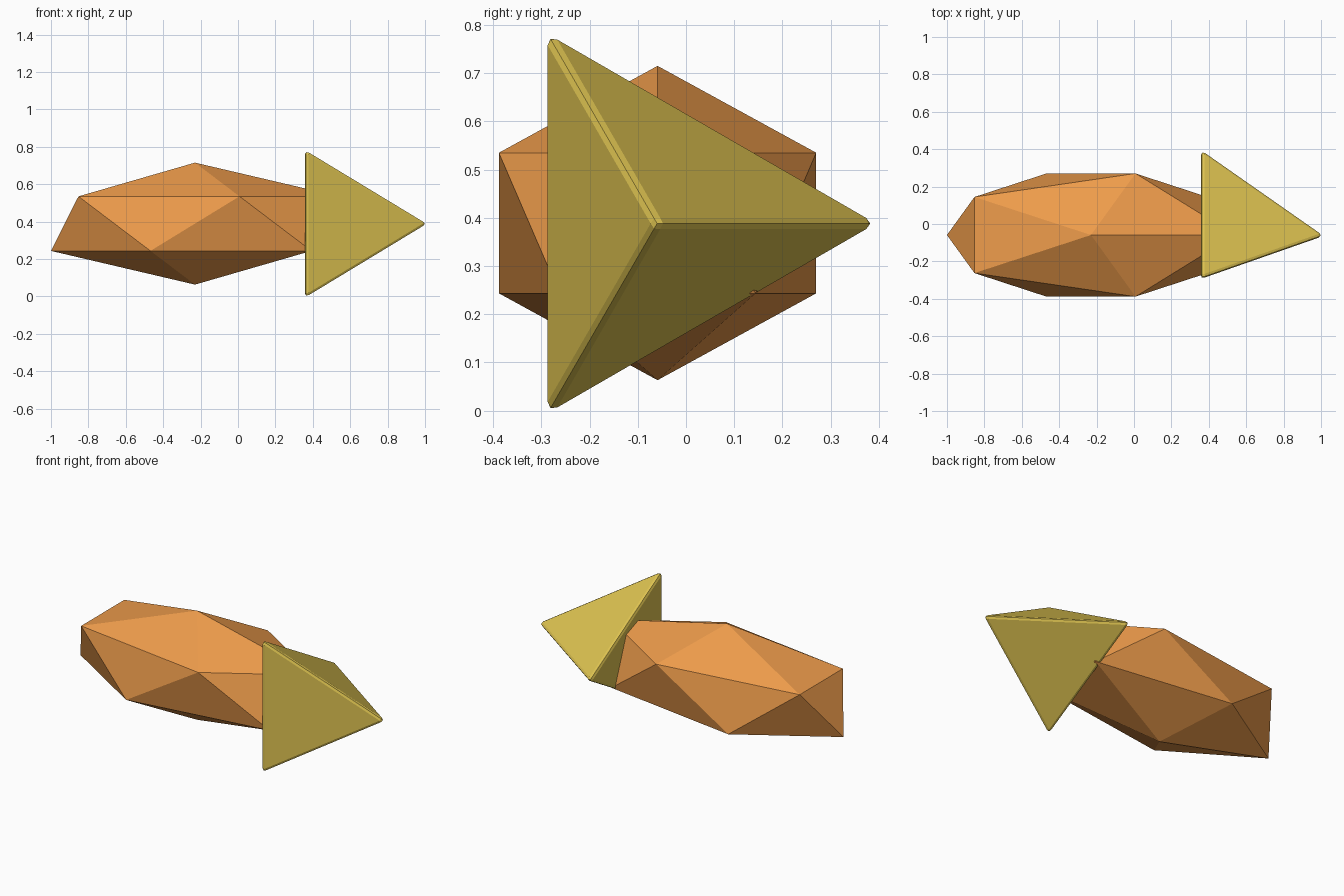
import bpy
from math import pi
from mathutils import Matrix

if "Cube" in bpy.data.objects:
    bpy.data.objects.remove(bpy.data.objects["Cube"])


def paint(obj, name, rgb):
    mat = bpy.data.materials.new(name)
    mat.diffuse_color = (*rgb, 1)
    mat.use_nodes = True
    mat.node_tree.nodes["Principled BSDF"].inputs["Base Color"].default_value = mat.diffuse_color
    obj.data.materials.append(mat)


# Body: stretched low-poly icosahedron
bpy.ops.mesh.primitive_ico_sphere_add(subdivisions=1, radius=1)
body = bpy.context.object
body.name = "body"
body.data.transform(Matrix.Diagonal((0.861, 0.387, 0.326, 1)))
body.location = (-0.23, -0.059, 0.389)
paint(body, "orange", (0.85, 0.33, 0.07))

# Tail: three-sided pyramid pointing along +x with softened edges
BASE_X, TIP_X, RADIUS = 0.357, 1.025, 0.467
bpy.ops.mesh.primitive_cone_add(vertices=3, radius1=RADIUS, radius2=0,
                                depth=TIP_X - BASE_X)
tail = bpy.context.object
tail.name = "tail"
# The cone starts with a corner on +y; turn its axis to +x
tail.data.transform(Matrix.Rotation(-pi / 2, 4, "Z"))
tail.data.transform(Matrix.Rotation(pi / 2, 4, "Y"))
tail.data.transform(Matrix.Rotation(pi / 2, 4, "X"))
# Turn so one corner sits on +y
far = max(tail.data.vertices, key=lambda v: v.co.y)
if abs(far.co.z) > 0.01:
    tail.data.transform(Matrix.Rotation(pi / 2, 4, "X"))
if max(v.co.y for v in tail.data.vertices) < RADIUS * 0.95:
    tail.data.transform(Matrix.Rotation(pi, 4, "X"))
tail.location = ((BASE_X + TIP_X) / 2, -0.06, 0.388)
bevel = tail.modifiers.new("soft_edges", "BEVEL")
bevel.width = 0.02
bevel.segments = 2
paint(tail, "yellow", (0.72, 0.54, 0.08))
